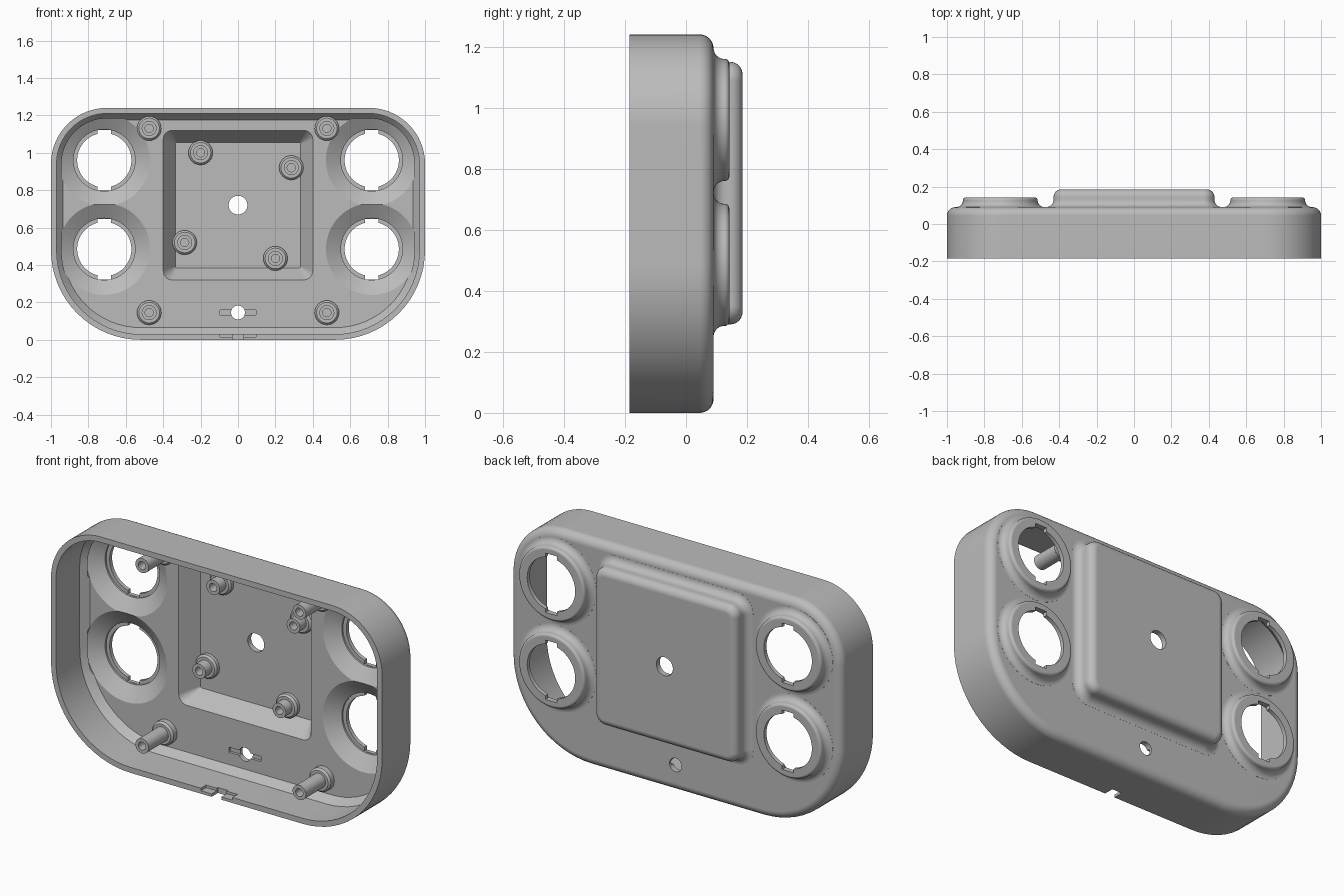
import bpy, bmesh
from math import sin, cos, pi

if "Cube" in bpy.data.objects:
    bpy.data.objects.remove(bpy.data.objects["Cube"], do_unlink=True)

grey = bpy.data.materials.new("plain grey")
grey.use_nodes = True
grey.diffuse_color = (0.5, 0.5, 0.5, 1)
grey.node_tree.nodes["Principled BSDF"].inputs["Base Color"].default_value = (0.5, 0.5, 0.5, 1)


def loft(name, rings):
    """Solid skin through matching rings of points, capped at both ends."""
    bm = bmesh.new()
    loops = [[bm.verts.new(p) for p in ring] for ring in rings]
    for a, b in zip(loops, loops[1:]):
        for i in range(len(a)):
            j = (i + 1) % len(a)
            bm.faces.new((a[i], a[j], b[j], b[i]))
    bm.faces.new(loops[0])
    bm.faces.new(loops[-1])
    bmesh.ops.recalc_face_normals(bm, faces=bm.faces)
    mesh = bpy.data.meshes.new(name)
    bm.to_mesh(mesh)
    bm.free()
    mesh.materials.append(grey)
    ob = bpy.data.objects.new(name, mesh)
    bpy.context.collection.objects.link(ob)
    return ob


def rounded(y, hx, z0, z1, r_top, r_bot, n=16):
    """Rounded rectangle facing along y."""
    pts = []
    corners = ((1, z1, r_top), (-1, z1, r_top), (-1, z0, r_bot), (1, z0, r_bot))
    for k, (side, z, r) in enumerate(corners):
        cz = z - r if z == z1 else z + r
        for i in range(n + 1):
            a = (k + i / n) * pi / 2
            pts.append((side * (hx - r) + r * cos(a), y, cz + r * sin(a)))
    return pts


def lathe(name, x, z, profile, n=64):
    """Turned solid about a y axis; profile is (radius, y)."""
    return loft(name, [[(x + r * cos(2 * pi * i / n), y, z + r * sin(2 * pi * i / n))
                        for i in range(n)] for r, y in profile])


def box(name, x, hx, y0, y1, z0, z1):
    return loft(name, [[(x - hx, y, z0), (x + hx, y, z0), (x + hx, y, z1), (x - hx, y, z1)]
                       for y in (y0, y1)])


def arc(cu, cv, r, a0, a1, n=8):
    return [(cu + r * cos(a0 + (a1 - a0) * i / n), cv + r * sin(a0 + (a1 - a0) * i / n))
            for i in range(n + 1)]


def combine(target, tool, operation):
    mod = target.modifiers.new("combine", "BOOLEAN")
    mod.operation, mod.solver, mod.object = operation, "EXACT", tool
    bpy.context.view_layer.objects.active = target
    bpy.ops.object.modifier_apply(modifier=mod.name)
    bpy.data.objects.remove(tool, do_unlink=True)


def outline(inset, y):
    return rounded(y, 1 - inset, inset, 1.24 - inset, 0.3 - inset, 0.48 - inset)


def square(half, y, r):
    return rounded(y, half, 0.72 - half, 0.72 + half, r, r, 8)


# Outer shell with a rounded back edge
edge = arc(0.045, 0.045, 0.045, pi, pi / 2)
shell = loft("shell", [outline(0, -0.185)] + [outline(u, v) for u, v in edge])

# Raised square panel with filleted foot
profile = [(0.47, 0.07)] + arc(0.47, 0.1305, 0.04, 1.5 * pi, pi) + arc(0.39, 0.145, 0.04, 0, pi / 2)
panel = loft("panel", [square(h, y, 0.06 + h - 0.43) for h, y in profile])
combine(shell, panel, "UNION")

# Four round raised rings
eyes = [(x, z) for x in (-0.715, 0.715) for z in (0.485, 0.96)]
ring = [(0.235, 0.07)] + arc(0.235, 0.1255, 0.035, 1.5 * pi, pi) + arc(0.185, 0.127, 0.015, 0, pi / 2, 5)
for x, z in eyes:
    combine(shell, lathe("ring", x, z, ring), "UNION")

# Hollow inside and the pocket behind the panel
cavity = loft("cavity", [outline(0.03, -0.3), outline(0.03, 0.02), outline(0.065, 0.06)])
combine(shell, cavity, "DIFFERENCE")
pocket = loft("pocket", [square(0.4, 0.05, 0.05), square(0.4, 0.06, 0.05), square(0.335, 0.155, 0.008)])
combine(shell, pocket, "DIFFERENCE")

# Conical seats, openings and key notches in the rings
for x, z in eyes:
    seat = lathe("seat", x, z, [(0.245, 0.05), (0.245, 0.06), (0.165, 0.11), (0.165, 0.12)])
    combine(shell, seat, "DIFFERENCE")
    combine(shell, lathe("opening", x, z, [(0.145, 0), (0.145, 0.2)]), "DIFFERENCE")
    combine(shell, box("notch", x, 0.035, 0, 0.2, z - 0.162, z + 0.162), "DIFFERENCE")

# Centre hole, lower hole with its groove, and the cable notch in the rim
for tool in (lathe("centre_hole", 0, 0.72, [(0.05, 0), (0.05, 0.3)]),
             box("groove", 0, 0.097, 0.03, 0.075, 0.132, 0.16),
             lathe("lower_hole", 0, 0.146, [(0.037, 0), (0.037, 0.2)]),
             box("rim_recess", 0, 0.095, -0.3, -0.14, 0.016, 0.06),
             box("rim_notch", 0, 0.03, -0.3, -0.13, -0.1, 0.07)):
    combine(shell, tool, "DIFFERENCE")

# Hollow screw posts, long on the shell and short in the pocket
parts = [shell]


def post(name, x, z, base, collar, tip):
    parts.append(lathe(name, x, z, [
        (0.065, base), (0.065, collar + 0.01), (0.055, collar), (0.04, collar),
        (0.04, tip), (0.022, tip), (0.022, tip + 0.05)], 32))


for x in (-0.475, 0.475):
    for z in (0.145, 1.13):
        post("long_post", x, z, 0.07, 0.02, -0.15)
for x, z in ((-0.2, 1.0), (0.285, 0.92), (-0.285, 0.52), (0.2, 0.435)):
    post("short_post", x, z, 0.165, 0.125, 0.07)

# Smooth shading with crisp edges
bpy.ops.object.select_all(action="DESELECT")
for ob in parts:
    ob.select_set(True)
bpy.context.view_layer.objects.active = shell
bpy.ops.object.shade_smooth_by_angle(angle=pi / 6)
for ob in parts:
    ob.modifiers.new("even_normals", "WEIGHTED_NORMAL").keep_sharp = True
